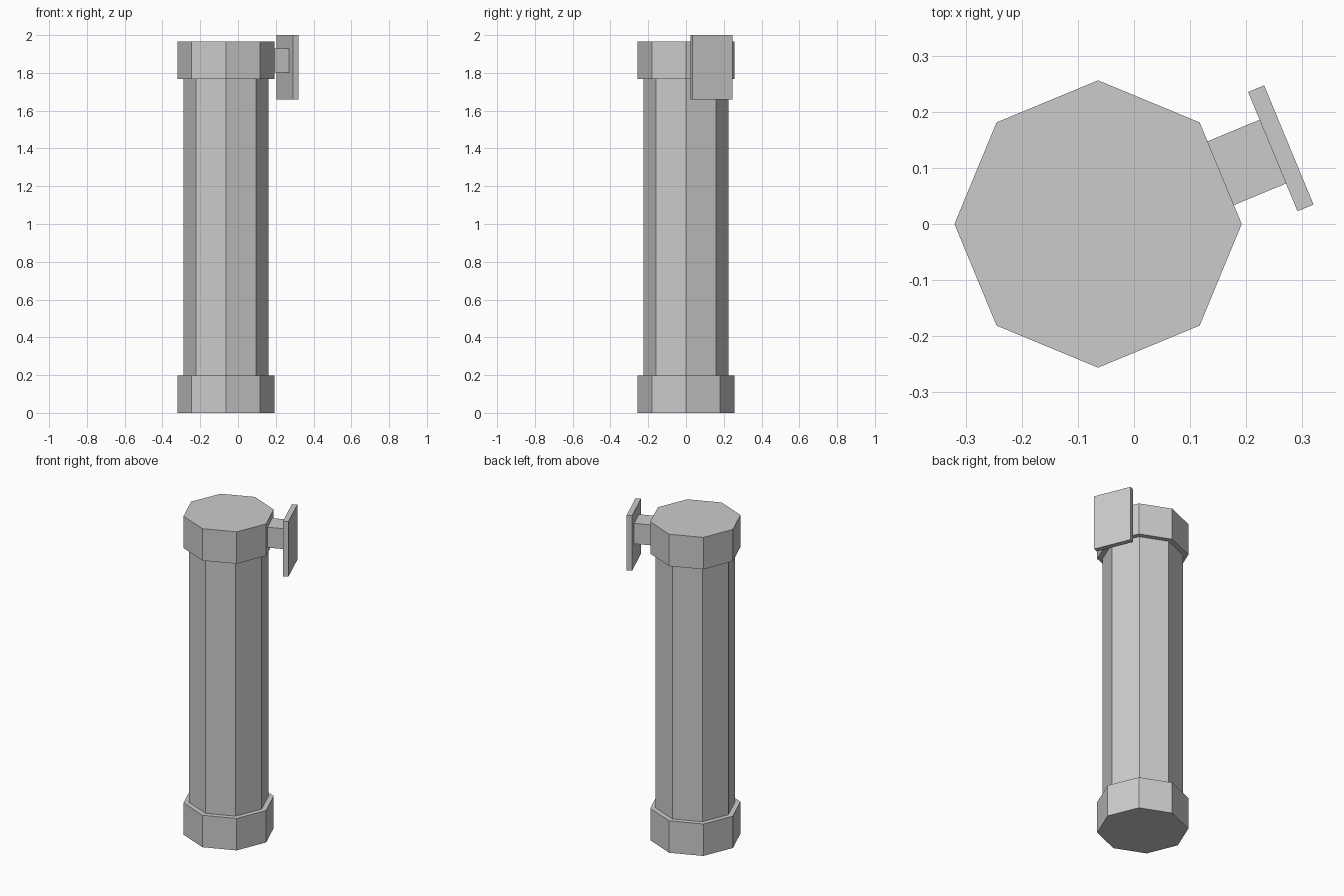
import bpy
from math import radians, cos, sin

if "Cube" in bpy.data.objects:
    bpy.data.objects.remove(bpy.data.objects["Cube"])

CX = -0.064              # axis of the octagonal post
ANG = radians(22.5)      # direction of the mounting bracket


def octagon(name, radius, z0, z1, ends='NGON'):
    # Blender starts the first corner on +Y, so corners also fall on the X axis
    bpy.ops.mesh.primitive_cylinder_add(
        vertices=8, radius=radius, depth=z1 - z0, end_fill_type=ends,
        location=(CX, 0, (z0 + z1) / 2))
    bpy.context.object.name = name


def bracket_box(name, d0, d1, width, z0, z1):
    # box placed between two distances from the post axis
    d = (d0 + d1) / 2
    bpy.ops.mesh.primitive_cube_add(
        size=1, location=(CX + d * cos(ANG), d * sin(ANG), (z0 + z1) / 2),
        rotation=(0, 0, ANG))
    ob = bpy.context.object
    ob.name = name
    ob.scale = (d1 - d0, width, z1 - z0)


# Post: wide collars at both ends of an open-ended shaft
octagon("bottom_collar", 0.256, 0.0, 0.197)
octagon("shaft", 0.225, 0.197, 1.768, 'NOTHING')
octagon("top_collar", 0.256, 1.768, 1.965)

# Wall bracket on one facet of the top collar
bracket_box("bracket_stem", 0.2365, 0.337, 0.123, 1.802, 1.928)
bracket_box("bracket_plate", 0.337, 0.368, 0.23, 1.66, 2.0)
